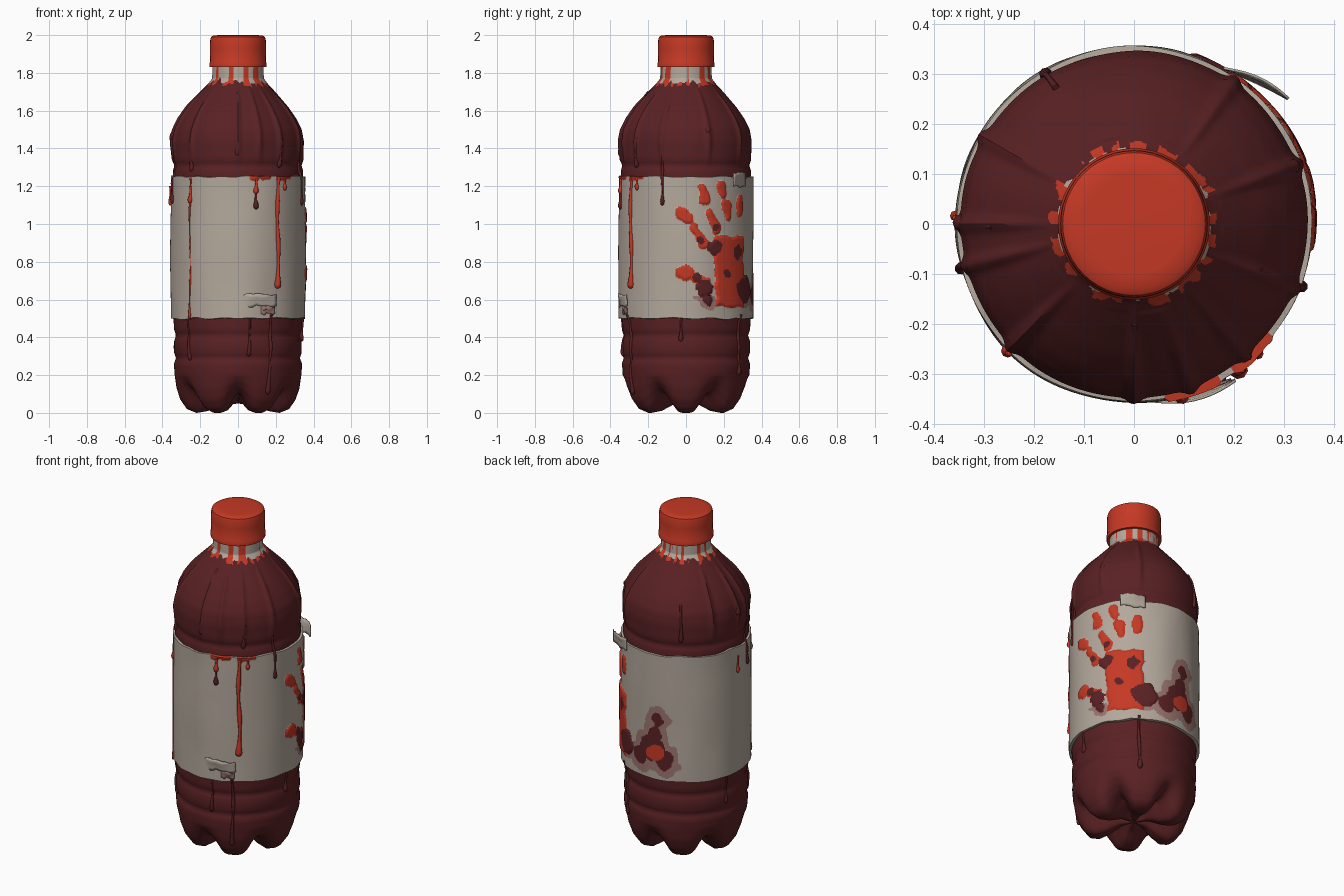
import bpy, bmesh, math
from math import sin, cos, asin, radians, hypot, pi
from mathutils import Vector, noise

if "Cube" in bpy.data.objects:
    bpy.data.objects.remove(bpy.data.objects["Cube"])


def material(name, rgb):
    m = bpy.data.materials.new(name)
    m.use_nodes = True
    m.diffuse_color = (*rgb, 1)
    node = m.node_tree.nodes["Principled BSDF"]
    node.inputs["Base Color"].default_value = (*rgb, 1)
    node.inputs["Roughness"].default_value = 0.6
    return m


MAROON, RED, PAPER, PINK = range(4)
mats = [material("dark maroon", (0.1, 0.015, 0.017)),
        material("bright red", (0.56, 0.04, 0.018)),
        material("worn paper", (0.45, 0.39, 0.33)),
        material("faded pink", (0.33, 0.18, 0.16))]


def wobble(x, y, z=0.0):
    return noise.noise(Vector((x, y, z)))


def clamp(x):
    return max(0.0, min(1.0, x))


def sheet(name, us, vs, place, rule, closed=True):
    """Grid surface: place(u, v) gives points, rule(u, v) gives the colour."""
    bm = bmesh.new()
    rows = [[bm.verts.new(place(u, v)) for u in us] for v in vs]
    n = len(us)
    for j in range(len(vs) - 1):
        for i in range(n if closed else n - 1):
            k = (i + 1) % n
            f = bm.faces.new((rows[j][i], rows[j][k], rows[j + 1][k], rows[j + 1][i]))
            f.material_index = rule(us[i] + (us[1] - us[0]) / 2, (vs[j] + vs[j + 1]) / 2)
    bmesh.ops.remove_doubles(bm, verts=bm.verts, dist=1e-5)
    me = bpy.data.meshes.new(name)
    bm.to_mesh(me)
    bm.free()
    for m in mats:
        me.materials.append(m)
    me.shade_smooth()
    me.set_sharp_from_angle(angle=radians(40))
    ob = bpy.data.objects.new(name, me)
    bpy.context.collection.objects.link(ob)
    return ob


def around(count):
    return [-pi + 2 * pi * i / count for i in range(count)]


def polar(r, a, z):
    return (r * cos(a), r * sin(a), z)


# Bottle body: lathed profile with six feet, grooves and dried ridges
profile = [(0, .05), (.08, .045), (.16, .01), (.22, 0), (.27, .02), (.305, .07),
           (.325, .13), (.335, .2), (.339, .26), (.329, .29), (.339, .32), (.339, .38),
           (.329, .41), (.339, .44), (.342, .5), (.345, .6), (.345, 1.28), (.336, 1.31),
           (.346, 1.34), (.348, 1.44), (.337, 1.5), (.307, 1.56), (.265, 1.62),
           (.205, 1.69), (.16, 1.74), (.137, 1.77), (.134, 1.84)]
rings = []
for (r0, z0), (r1, z1) in zip(profile, profile[1:]):
    step = .005 if z0 > 1.68 else .03
    n = max(1, math.ceil(hypot(r1 - r0, z1 - z0) / step))
    rings += [(r0 + (r1 - r0) * k / n, z0 + (z1 - z0) * k / n) for k in range(n)]
rings.append(profile[-1])
ridges = [radians(d) for d in (180, 194, 225, 270, 289, 310, 338, 55, 150, 20)]


def gap(a, b):
    return abs((a - b + pi) % (2 * pi) - pi)


def body_place(a, j):
    r, z = rings[j]
    valley = (.5 - .5 * cos(6 * a)) ** 2
    w = clamp((.2 - z) / .2) * clamp(r / .2)
    if z < .2:
        z += .1 * valley * w
        r -= .03 * valley * w * clamp(r / .3)
    fade = clamp((z - 1.3) / .12) * clamp((1.74 - z) / .1)
    r += fade * sum(.013 * math.exp(-(gap(a, d) / .045) ** 2) for d in ridges)
    if .2 < z < 1.72:
        r += .004 * wobble(2 * cos(a), 2 * sin(a), 4 * z)
    return polar(r, a, z)


def body_rule(a, j):
    z = rings[int(j)][1]
    if z < 1.71:
        return MAROON
    edge = 1.75 + .03 * wobble(5 * cos(a), 5 * sin(a), 3)
    streak = wobble(6 * cos(a), 6 * sin(a), 1.2 * z)
    if z < edge:
        return RED if z > edge - .018 and streak > .05 else MAROON
    return RED if streak > .24 else PAPER


sheet("bottle_body", around(240), list(range(len(rings))), body_place, body_rule)

# Screw cap with a lower tamper ring
cap_profile = [(.125, 1.83), (.15, 1.83), (.152, 1.85), (.147, 1.86), (.148, 1.93),
               (.147, 1.975), (.143, 1.99), (.13, 1.998), (.1, 2), (0, 2)]
sheet("cap", around(48), list(range(len(cap_profile))),
      lambda a, j: polar(cap_profile[j][0], a, cap_profile[j][1]), lambda a, j: RED)

# Paper label with a painted handprint and a stain, laid out as (arc, height)
R = .357


def arc(y):
    return R * asin(y / R)


def capsule(s, z, s0, z0, s1, z1, rad):
    ds, dz = s1 - s0, z1 - z0
    t = clamp(((s - s0) * ds + (z - z0) * dz) / (ds * ds + dz * dz + 1e-9))
    return hypot(s - s0 - t * ds, z - z0 - t * dz) - rad


fingers = [(-.02, 1.06, .01, 1.03, .03), (.04, .98, .09, .9, .026),
           (.09, 1.19, .1, 1.13, .03), (.12, 1.06, .16, .97, .026),
           (.19, 1.2, .195, 1.16, .026), (.21, 1.1, .22, 1.03, .026),
           (.285, 1.14, .285, 1.06, .026), (-.01, .745, 0, .74, .04),
           (.05, .72, .11, .69, .025)]
fingers = [(arc(a), b, arc(c), d, e) for a, b, c, d, e in fingers]
blots = [(arc(y), z, rad) for y, z, rad in
         ((.15, .87, .035), (.27, .86, .035), (.1, .66, .045), (.31, .66, .07), (.12, .6, .03),
          (.22, .73, .022), (.06, .72, .022), (.07, .92, .018), (.15, .98, .016))]
middle = R * radians(93)
stains = [(0, .68, .08), (-.08, .62, .05), (.07, .62, .06), (.04, .86, .035), (.02, .77, .04)]


def paint(s, z):
    """Signed distances to print, dark blots and stain."""
    n = .022 * wobble(14 * s, 14 * z) + .01 * wobble(35 * s, 35 * z, 5)
    palm = max(abs(s - .26) - .105, abs(z - .75) - .19)
    hand = min([capsule(s, z, *f) for f in fingers] + [palm]) + n * .8
    dark = min(hypot(s - a, z - b) - c for a, b, c in blots) + n
    spill = min(hypot(s - middle - a, z - b) - c for a, b, c in stains) + n
    top = capsule(s, z, R * radians(-76), 1.25, R * radians(-50), 1.25, .02) + 2 * n
    return min(hand, top), dark, spill


def label_rule(a, z):
    s = R * a
    hand, dark, spill = paint(s, z)
    if dark < 0:
        return MAROON
    if hand < 0:
        return RED
    if hypot((s - middle - .02) * .9, z - .66) + .03 * wobble(14 * s, 14 * z, 2) < .05:
        return RED
    if spill < 0:
        return MAROON
    return PINK if spill < .04 or (dark < .025 and z < .62) else PAPER


def label_place(a, z):
    hand, dark, _ = paint(R * a, z)
    r = R + .005 * wobble(2 * cos(a), 2 * sin(a), 3 * z) + .008 * clamp(-min(hand, dark) / .012)
    if z < .499 or z > 1.251:
        r = .338
    ragged = .012 * wobble(3 * cos(a), 3 * sin(a), round(z))
    return polar(r, a, z + ragged)


heights = [.498] + [.5 + .75 * i / 120 for i in range(121)] + [1.252]
sheet("paper_label", around(360), heights, label_place, label_rule)


# Torn label flaps peeling away
def flap(name, start, end, r0, r1, low, high, colour):
    def place(t, v):
        a = radians(start + (end - start) * t)
        z = low + (high - low) * v + .015 * wobble(5 * t, 3 * v, low)
        return polar(r0 + (r1 - r0) * t ** 1.5 + .012 * v * sin(3 * t), a, z)
    ob = sheet(name, [i / 10 for i in range(11)], [i / 5 for i in range(6)],
               place, lambda t, v: colour, closed=False)
    mod = ob.modifiers.new("thickness", "SOLIDIFY")
    mod.thickness = .005


flap("upper_flap", 60, 39, .358, .395, 1.2, 1.275, PAPER)
flap("lower_flap", -86, -57, .357, .375, .565, .625, PAPER)
flap("lower_flap_lining", -70, -58, .357, .37, .525, .56, PINK)


# Running drips that follow the bottle wall
def wall(z):
    if .5 < z < 1.25:
        return R
    for (r0, z0), (r1, z1) in zip(profile[6:], profile[7:]):
        if z0 <= z <= z1:
            return r0 + (r1 - r0) * (z - z0) / (z1 - z0)
    return .32


def drips(name, colour, runs):
    cu = bpy.data.curves.new(name, "CURVE")
    cu.dimensions = "3D"
    cu.bevel_depth = 1
    cu.bevel_resolution = 2
    cu.use_fill_caps = True
    for angle, top, bottom, width in runs:
        n = max(3, int((top - bottom) / .04))
        pts = [(top + (bottom - top) * k / n, width * (.8 + .2 * sin(5 * k))) for k in range(n)]
        pts += [(bottom, width * 1.5), (bottom - .015, width * 1.2), (bottom - .022, width * .3)]
        sp = cu.splines.new("POLY")
        sp.points.add(len(pts) - 1)
        for p, (z, rad) in zip(sp.points, pts):
            a = radians(angle) + .012 * sin(14 * z + angle)
            p.co = (*polar(wall(z) + .002, a, z), 1)
            p.radius = rad
    cu.materials.append(mats[colour])
    bpy.context.collection.objects.link(bpy.data.objects.new(name, cu))


drips("red_drips", RED, [(-54, 1.245, .68, .013), (-74, 1.24, 1.18, .01), (-135, 1.24, .52, .006),
                         (-135, 1.2, 1.13, .009), (-47, 1.24, 1.2, .008), (178, 1.2, 1.12, .007)])
drips("maroon_drips", MAROON, [(-21, 1.62, 1.12, .008), (-74, 1.18, 1.1, .01), (-90, 1.7, 1.38, .008),
                               (194, 1.6, 1.13, .008), (180, 1.6, 1.46, .012), (20, 1.6, 1.5, .01),
                               (225, 1.6, 1.3, .009), (-50, 1.6, 1.32, .009), (55, .52, .22, .01),
                               (-80, .5, .32, .008), (-60, .52, .12, .01), (-5, .5, .4, .009),
                               (-140, .5, .3, .008), (120, 1.55, 1.36, .009), (165, .5, .35, .008)])
